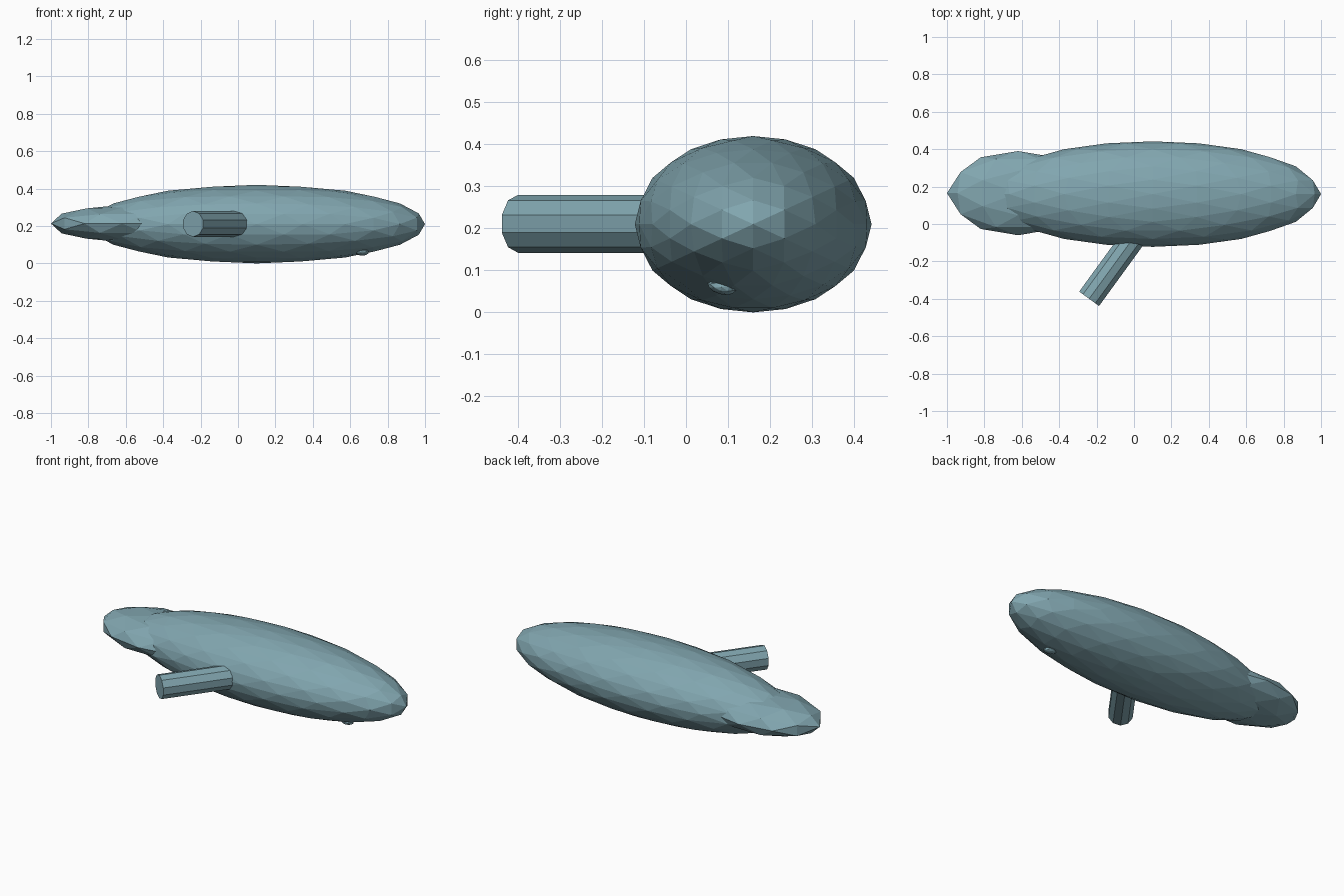
import bpy
import bmesh
from math import radians, sqrt
from mathutils import Matrix, Vector

default_cube = bpy.data.objects.get("Cube")
if default_cube:
    bpy.data.objects.remove(default_cube, do_unlink=True)

# Single flat colour
teal = bpy.data.materials.new("dusty_teal")
colour = (0.22, 0.38, 0.43, 1.0)
teal.diffuse_color = colour
teal.use_nodes = True
teal.node_tree.nodes["Principled BSDF"].inputs["Base Color"].default_value = colour


def finish(name, bm, location, rotation=(0, 0, 0)):
    bmesh.ops.recalc_face_normals(bm, faces=bm.faces)
    mesh = bpy.data.meshes.new(name)
    bm.to_mesh(mesh)
    bm.free()
    mesh.materials.append(teal)
    obj = bpy.data.objects.new(name, mesh)
    obj.location = location
    obj.rotation_euler = rotation
    bpy.context.collection.objects.link(obj)
    return obj


def ellipsoid(name, location, radii, detail, rotation=(0, 0, 0)):
    """Faceted ellipsoid grown from an icosahedron symmetric about all axes."""
    bm = bmesh.new()
    golden = (1 + sqrt(5)) / 2
    for a in (-1, 1):
        for b in (-golden, golden):
            for co in ((a, b, 0), (0, a, b), (b, 0, a)):
                bm.verts.new(Vector(co).normalized())
    bmesh.ops.convex_hull(bm, input=bm.verts[:])
    for _ in range(detail):
        bmesh.ops.subdivide_edges(bm, edges=bm.edges[:], cuts=1, use_grid_fill=True)
        for v in bm.verts:
            v.co.normalize()
    bmesh.ops.scale(bm, vec=radii, verts=bm.verts)
    return finish(name, bm, location, rotation)


# Long hull, flat tail and small bump under the nose
ellipsoid("body", (0.10, 0.16, 0.21), (0.90, 0.282, 0.21), 2)
ellipsoid("tail", (-0.62, 0.165, 0.213), (0.38, 0.225, 0.10), 1)
ellipsoid("belly_bump", (0.665, 0.085, 0.06), (0.035, 0.035, 0.017), 1,
          (radians(-15), 0, 0))

# Ten-sided horizontal arm angled out from the front side
bm = bmesh.new()
length = 0.5
bmesh.ops.create_cone(bm, cap_ends=True, segments=10, radius1=0.069,
                      radius2=0.069, depth=length,
                      matrix=Matrix.Translation((0, 0, length / 2)))
bmesh.ops.rotate(bm, verts=bm.verts, matrix=Matrix.Rotation(radians(90), 3, "Z"))
bmesh.ops.rotate(bm, verts=bm.verts, matrix=Matrix.Rotation(radians(90), 3, "Y"))
finish("side_arm", bm, (-0.24, -0.40, 0.211), (0, 0, radians(54)))
